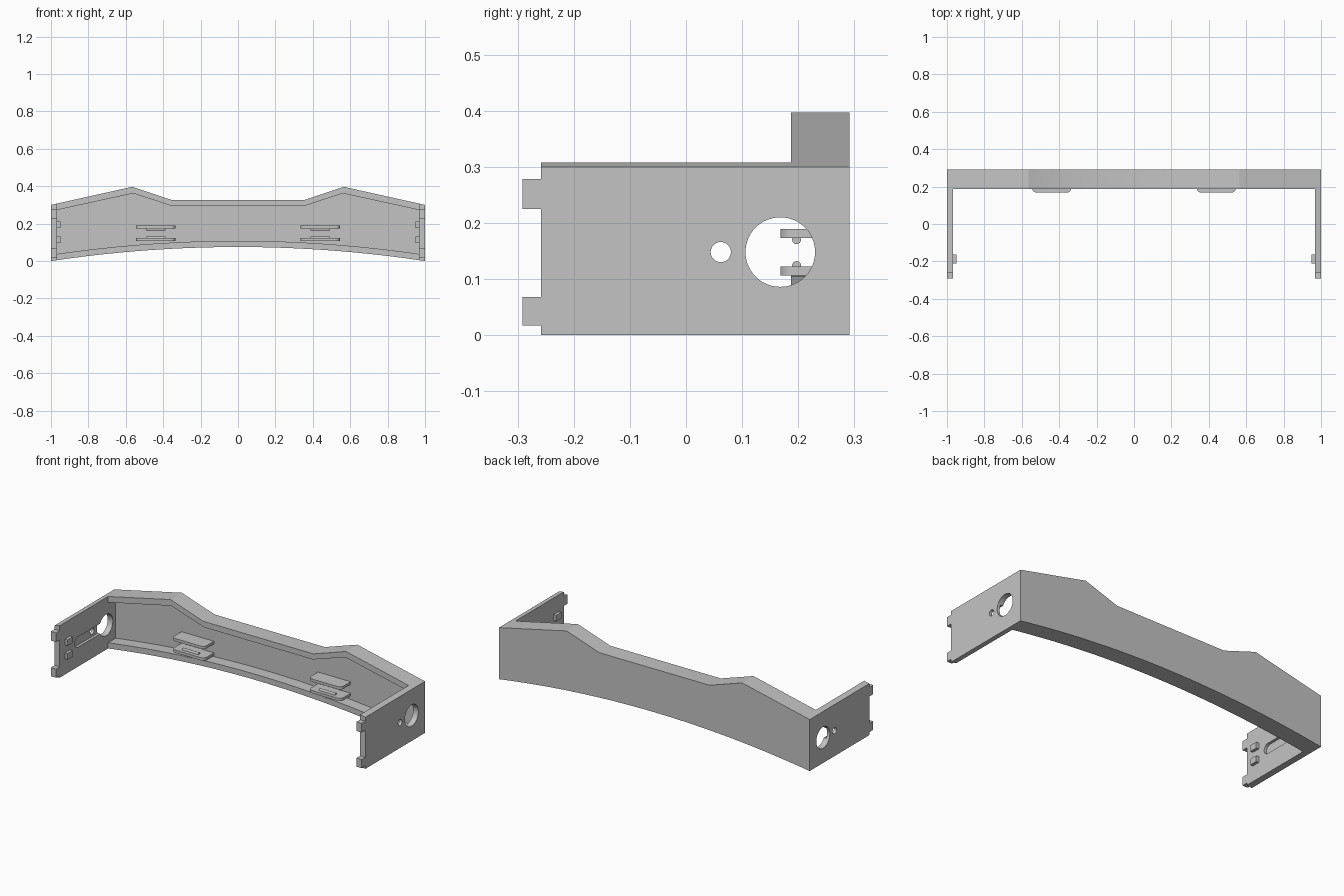
import bpy, bmesh
from math import sin, cos, pi, radians

cube = bpy.data.objects.get("Cube")
if cube:
    bpy.data.objects.remove(cube, do_unlink=True)

grey = bpy.data.materials.new("plain grey")
grey.use_nodes = True
grey.diffuse_color = (0.55, 0.55, 0.55, 1)
grey.node_tree.nodes["Principled BSDF"].inputs["Base Color"].default_value = (0.55, 0.55, 0.55, 1)

# Maps outline (u, v) and depth d to space for each extrusion axis
PLACE = {"x": lambda u, v, d: (d, u, v),
         "y": lambda u, v, d: (u, d, v),
         "z": lambda u, v, d: (u, v, d)}


def prism(name, outline, axis, start, end):
    """Extrude a flat outline along an axis."""
    bm = bmesh.new()
    place = PLACE[axis]
    rings = [[bm.verts.new(place(u, v, d)) for u, v in outline] for d in (start, end)]
    bm.faces.new(rings[0])
    bm.faces.new(rings[1][::-1])
    n = len(outline)
    for i in range(n):
        j = (i + 1) % n
        bm.faces.new((rings[0][i], rings[1][i], rings[1][j], rings[0][j]))
    bmesh.ops.recalc_face_normals(bm, faces=bm.faces)
    mesh = bpy.data.meshes.new(name)
    bm.to_mesh(mesh)
    bm.free()
    mesh.materials.append(grey)
    obj = bpy.data.objects.new(name, mesh)
    bpy.context.collection.objects.link(obj)
    return obj


def rect(u0, u1, v0, v1):
    return [(u0, v0), (u1, v0), (u1, v1), (u0, v1)]


def arc(u, v, r, a0, a1, steps):
    return [(u + r * cos(a0 + (a1 - a0) * i / steps),
             v + r * sin(a0 + (a1 - a0) * i / steps)) for i in range(steps + 1)]


def circle(u, v, r, steps=48):
    return arc(u, v, r, 0, 2 * pi, steps)[:-1]


def cut(obj, cutter):
    """Subtract a cutter and discard it."""
    mod = obj.modifiers.new("cut", "BOOLEAN")
    mod.operation = "DIFFERENCE"
    mod.solver = "EXACT"
    mod.object = cutter
    mesh = bpy.data.meshes.new_from_object(
        obj.evaluated_get(bpy.context.evaluated_depsgraph_get()))
    obj.modifiers.clear()
    obj.data = mesh
    bpy.data.objects.remove(cutter, do_unlink=True)


def smooth(obj):
    obj.data.shade_smooth()
    obj.data.set_sharp_from_angle(angle=radians(30))


def front_outline(half, shoulder, peak, dip, lift):
    """Arched bottom and double-peaked top."""
    steps = 32
    bottom = [(x, lift + 0.075 * (1 - x * x))
              for x in (half * (2 * i / steps - 1) for i in range(steps + 1))]
    right = [(half, shoulder), peak, dip]
    return bottom + right + [(-x, z) for x, z in reversed(right)]


# Shell: back panel, rim and side arms carved from one extrusion
BACK, ARM_FRONT, RIM_FRONT, PANEL = 0.291, -0.258, 0.187, 0.257
INNER = 0.967
MID_Z = 0.148
shell = prism("frame_shell", front_outline(1, 0.3, (0.565, 0.397), (0.355, 0.327), 0),
              "y", ARM_FRONT, BACK)
cut(shell, prism("arm_gap", rect(-INNER, INNER, -0.1, 0.5), "y", -0.4, RIM_FRONT))
cut(shell, prism("rim_recess",
                 front_outline(INNER, 0.273, (0.56, 0.362), (0.35, 0.293), 0.033),
                 "y", 0.15, PANEL))

# Holes and inner slot in each arm
slot = arc(-0.09, MID_Z, 0.03, pi / 2, 3 * pi / 2, 16) + [(0.168, MID_Z - 0.03), (0.168, MID_Z + 0.03)]
for side in (-1, 1):
    cut(shell, prism("slot_cutter", slot, "x", side * 0.92, side * 0.983))
    cut(shell, prism("large_hole_cutter", circle(0.168, MID_Z, 0.062), "x", side * 0.92, side * 1.1))
    cut(shell, prism("small_hole_cutter", circle(0.062, MID_Z, 0.018), "x", side * 0.92, side * 1.1))
smooth(shell)

for side, label in ((-1, "right"), (1, "left")):
    # End tabs on the arm
    for z0, z1, level in ((0.017, 0.068, "lower"), (0.225, 0.278, "upper")):
        prism(f"{label}_{level}_tab", rect(-0.2915, ARM_FRONT, z0, z1),
              "x", side * INNER, side)
    # Small blocks on the inner face of the arm
    for z0, level in ((0.096, "lower"), (0.176, "upper")):
        prism(f"{label}_{level}_block", rect(-0.21, -0.163, z0, z0 + 0.035),
              "x", side * 0.95, side * INNER)
    # Pair of clip plates with facing ridges
    cx = side * 0.44
    plate = ([(cx + 0.105, 0.26)] + arc(cx + 0.08, 0.193, 0.025, 0, -pi / 2, 8)
             + arc(cx - 0.08, 0.193, 0.025, -pi / 2, -pi, 8) + [(cx - 0.105, 0.26)])
    for z0, ridge_z, level in ((0.106, 0.124, "lower"), (0.173, 0.170, "upper")):
        smooth(prism(f"{label}_{level}_clip_plate", plate, "z", z0, z0 + 0.016))
        smooth(prism(f"{label}_{level}_clip_ridge", circle(0.197, ridge_z, 0.008, 16),
                     "x", cx - 0.052, cx + 0.052))
